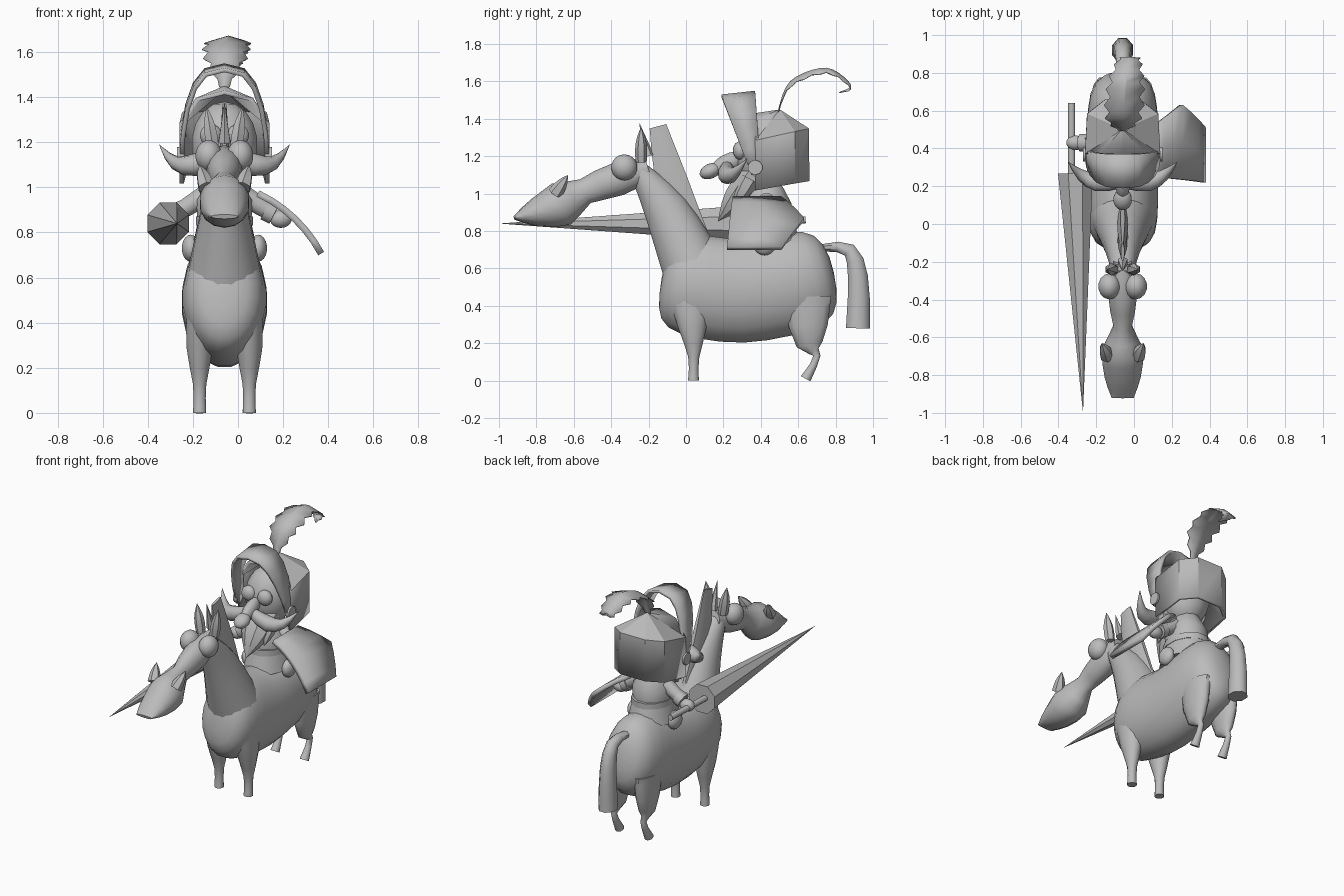
import bpy, bmesh, math
from mathutils import Vector

if "Cube" in bpy.data.objects:
    bpy.data.objects.remove(bpy.data.objects["Cube"])

CENTRE = -.06  # shared centre line of mount and rider
SIDES = {"left": 1, "right": -1}

grey = bpy.data.materials.new("plain_grey")
grey.use_nodes = True
grey.diffuse_color = (.5, .5, .5, 1)
shader = grey.node_tree.nodes["Principled BSDF"]
shader.inputs["Base Color"].default_value = grey.diffuse_color


def finish(name, bm, sharp=50, thickness=0):
    """Turn a bmesh into a shaded object on the centre line."""
    bmesh.ops.remove_doubles(bm, verts=bm.verts, dist=.0005)
    bmesh.ops.recalc_face_normals(bm, faces=bm.faces)
    mesh = bpy.data.meshes.new(name)
    bm.to_mesh(mesh)
    bm.free()
    mesh.materials.append(grey)
    part = bpy.data.objects.new(name, mesh)
    bpy.context.collection.objects.link(part)
    part.location.x = CENTRE
    if thickness:
        solid = part.modifiers.new("Thickness", 'SOLIDIFY')
        solid.thickness = thickness
        solid.offset = 0
    bpy.ops.object.select_all(action='DESELECT')
    part.select_set(True)
    bpy.context.view_layer.objects.active = part
    bpy.ops.object.shade_smooth_by_angle(angle=math.radians(sharp))
    return part


def sample(values, t):
    """Smooth curve through numbers or vectors, with t from start to end."""
    last = len(values) - 1
    i = min(int(t * last), max(last - 1, 0))
    f = t * last - i
    a, b, c, d = (values[min(max(i + k, 0), last)] for k in (-1, 0, 1, 2))
    return b + (c - a) * (f / 2) + (a * 2 - b * 5 + c * 4 - d) * (f * f / 2) + (b * 3 - a - c * 3 + d) * (f ** 3 / 2)


def loft(name, path, wide, tall=None, sides=12, steps=10, sharp=50, rounded=False):
    """Sweep an ellipse along a path of (x, y, z) or centred (y, z) points."""
    bm = bmesh.new()
    path = [Vector(p if len(p) == 3 else (0, *p)) for p in path]
    span = path[-1] - path[0]
    across = Vector((0, 1, 0) if abs(span.x) > max(abs(span.y), abs(span.z)) else (1, 0, 0))
    times = [(1 - math.cos(math.pi * k / steps)) / 2 for k in range(steps + 1)]
    centres = [sample(path, t) for t in times]
    rings = []
    for i, t in enumerate(times):
        along = (centres[min(i + 1, steps)] - centres[max(i - 1, 0)]).normalized()
        side = (across - along * across.dot(along)).normalized()
        up = along.cross(side)
        swell = math.sqrt(max(0, 1 - abs(2 * t - 1) ** 5)) if rounded else 1
        w = max(0, sample(wide, t)) * swell
        h = max(0, sample(tall or wide, t)) * swell
        angles = [math.tau * (k + .5) / sides for k in range(sides)]
        rings.append([bm.verts.new(centres[i] + side * w * math.cos(a) + up * h * math.sin(a)) for a in angles])
    for near, far in zip(rings, rings[1:]):
        for k in range(sides):
            j = (k + 1) % sides
            bm.faces.new((near[k], near[j], far[j], far[k]))
    bm.faces.new(rings[0])
    bm.faces.new(rings[-1])
    return finish(name, bm, sharp)


def loft_pair(name, path, wide, tall=None, offset=0, **options):
    for label, sign in SIDES.items():
        points = [p if len(p) == 3 else (offset, *p) for p in path]
        mirrored = [(sign * x, y, z) for x, y, z in points]
        loft(f"{label}_{name}", mirrored, wide, tall, **options)


def ball(name, place, size, tilt=0):
    bm = bmesh.new()
    bmesh.ops.create_uvsphere(bm, u_segments=14, v_segments=9, radius=1)
    part = finish(name, bm)
    part.location += Vector(place)
    part.scale = size
    part.rotation_euler.x = tilt


def ball_pair(name, place, size):
    x, y, z = place
    for label, sign in SIDES.items():
        ball(f"{label}_{name}", (sign * x, y, z), size)


def sheet(name, surface, columns, rows, thickness, sharp=30):
    """Thin part from a function of two fractions."""
    bm = bmesh.new()
    grid = [[bm.verts.new(surface(i / columns, j / rows)) for j in range(rows + 1)] for i in range(columns + 1)]
    for near, far in zip(grid, grid[1:]):
        for j in range(rows):
            bm.faces.new((near[j], near[j + 1], far[j + 1], far[j]))
    finish(name, bm, sharp, thickness)


# Horse body, neck, head and tail
loft("horse_body", path=[(-.13, .55), (.3, .48), (.79, .58)], wide=[.19], tall=[.28],
     sides=20, steps=16, rounded=True)
loft("horse_neck", path=[(.04, .6), (-.11, .92), (-.28, 1.16)], wide=[.17, .1, .05],
     tall=[.17, .12, .04], sides=16)
loft("horse_head", path=[(-.2, 1.13), (-.5, 1.03), (-.7, .93), (-.92, .87)],
     wide=[.05, .08, .05, .11, .1, .06], tall=[.06, .09, .07, .12, .08, .01], sides=14, steps=14)
loft("horse_tail", path=[(.72, .71), (.87, .7), (.92, .55), (.92, .28)],
     wide=[.03, .06], tall=[.02, .05, .07], sides=8)

# Mane, forelock, ears, eyes and nostrils
loft("mane", path=[(.1, .79), (-.06, 1.03), (-.15, 1.36)], wide=[.02, .03, .01],
     tall=[.02, .09, .05], sides=8)
loft("forelock", path=[(-.2, 1.2), (-.25, 1.38)], wide=[.03, 0], sides=6, steps=1)
loft_pair("horse_ear", path=[(.05, -.24, 1.17), (.08, -.24, 1.36)], wide=[.03, .03, 0], sides=6)
loft_pair("nostril", path=[(.08, -.7, 1), (.11, -.63, 1.1)], wide=[.04, .03, 0], sides=6)
ball_pair("horse_eye", place=(.07, -.33, 1.14), size=(.06, .07, .07))

# Horse legs
loft_pair("front_leg", path=[(.02, .46), (.04, .2), (.04, 0)], offset=.11,
          wide=[.06, .06, .03, .03], tall=[.12, .08, .03, .03])
loft_pair("back_leg", path=[(.65, .45), (.66, .2), (.7, .13), (.64, .01)], offset=.11,
          wide=[.06, .05, .02, .02, .03], tall=[.13, .1, .03, .02, .03])

# Rider torso, belt, arms and feet
loft("rider_skirt", path=[(.43, .72), (.43, .86)], wide=[.15, .12], tall=[.19, .15], steps=1)
loft("rider_belt", path=[(.43, .83), (.43, .87)], wide=[.13], tall=[.16], steps=1)
loft("rider_torso", path=[(.43, .84), (.43, 1.05)], wide=[.12, .13, .07], tall=[.14, .14, .08], steps=4)
loft_pair("arm", path=[(.09, .43, .96), (.22, .43, .88)], wide=[.05, .04], sides=8, steps=2)
loft_pair("cuff", path=[(.18, .43, .9), (.22, .43, .88)], wide=[.05], sides=8, steps=1)
ball_pair("hand", place=(.25, .43, .86), size=(.05, .04, .04))
ball_pair("foot", place=(.15, .42, .73), size=(.04, .06, .06))

# Lance with its grip
loft("lance", path=[(-.25, .27, .84), (-.21, -1, .84)], wide=[.1, 0], sides=8, steps=1, sharp=20)
loft("lance_grip", path=[(-.27, .25, .85), (-.27, .64, .86)], wide=[.02], sides=8, steps=1)


# Curved shield with a straight front edge and a pointed rear
def shield_surface(u, v):
    bend = math.radians(65 - 37 * u)
    front = .25 - .03 * u
    rear = .63 - .12 * abs(2 * u - 1)
    return (.61 * math.cos(bend) - .11, front + (rear - front) * v, .42 + .61 * math.sin(bend))


sheet("shield", shield_surface, columns=6, rows=2, thickness=.03)

# Rider face with nose, beard and moustache
ball("rider_head", place=(0, .42, 1.19), size=(.15, .15, .19))
ball("nose_bridge", place=(0, .22, 1.16), size=(.04, .1, .05), tilt=.5)
ball("nose_tip", place=(0, .13, 1.12), size=(.05, .06, .04), tilt=.4)
ball_pair("rider_eye", place=(.06, .29, 1.23), size=(.05, .04, .05))
loft("beard", path=[(.36, 1.1), (.17, .85)], wide=[.12, .09, 0], tall=[.08, .07, 0], sides=8, sharp=25)
loft_pair("beard_lock", path=[(.34, 1.08), (.25, .92)], offset=.08, wide=[.05, .04, 0], sides=6, sharp=25)
loft_pair("moustache", path=[(0, .22, 1.15), (.13, .22, 1.1), (.22, .26, 1.11), (.29, .33, 1.19)],
          wide=[.03, .05, .03, 0], sides=10)

# Helmet: open-fronted faceted drum with a low crown
corners = [(.19, .37), (.18, .58), (.09, .65)]
corners += [(-x, y) for x, y in reversed(corners)]
bm = bmesh.new()
lower = [bm.verts.new((x, y, .95 + .18 * y)) for x, y in corners]
upper = [bm.verts.new((x, y, 1.2 + .22 * y)) for x, y in corners]
brow = [bm.verts.new((x, .37, 1.42 - abs(x) / 4)) for x in (-.12, 0, .12)]
peak = bm.verts.new((0, .5, 1.44))
for k in range(len(corners) - 1):
    bm.faces.new((lower[k], lower[k + 1], upper[k + 1], upper[k]))
rim = upper + brow
for vert, following in zip(rim, rim[1:] + rim[:1]):
    bm.faces.new((vert, following, peak))
finish("helmet", bm, sharp=15, thickness=.02)


# Raised visor: a band arching over the brow, with hinges
def visor_surface(u, v):
    sweep = math.pi * u
    rise = math.sin(sweep)
    x = math.copysign(abs(math.cos(sweep)) ** .7, math.cos(sweep))
    front, back = .35 - .16 * rise, .4 - .03 * rise
    return (.19 * x, front + (back - front) * v, 1.1 + .42 * rise + .02 * v)


sheet("visor", visor_surface, columns=10, rows=1, thickness=.02, sharp=20)
loft_pair("visor_hinge", path=[(.18, .37, 1.14), (.21, .37, 1.14)], wide=[.04], sides=10, steps=1)

# Plume: a ridged, ragged feather curling over at the end
quill = [Vector((0, *p)) for p in ((.49, 1.43), (.56, 1.6), (.75, 1.67), (.88, 1.58), (.82, 1.54))]


def plume_surface(u, v):
    ragged = 1.1 if round(u * 20) % 2 else .8
    reach = (2 * v - 1) * ragged * sample([.01, .09, .09, .05, 0], u)
    return sample(quill, u) + Vector((reach + .07 * u * u, 0, -abs(reach) * .3))


sheet("plume", plume_surface, columns=20, rows=2, thickness=.006)
